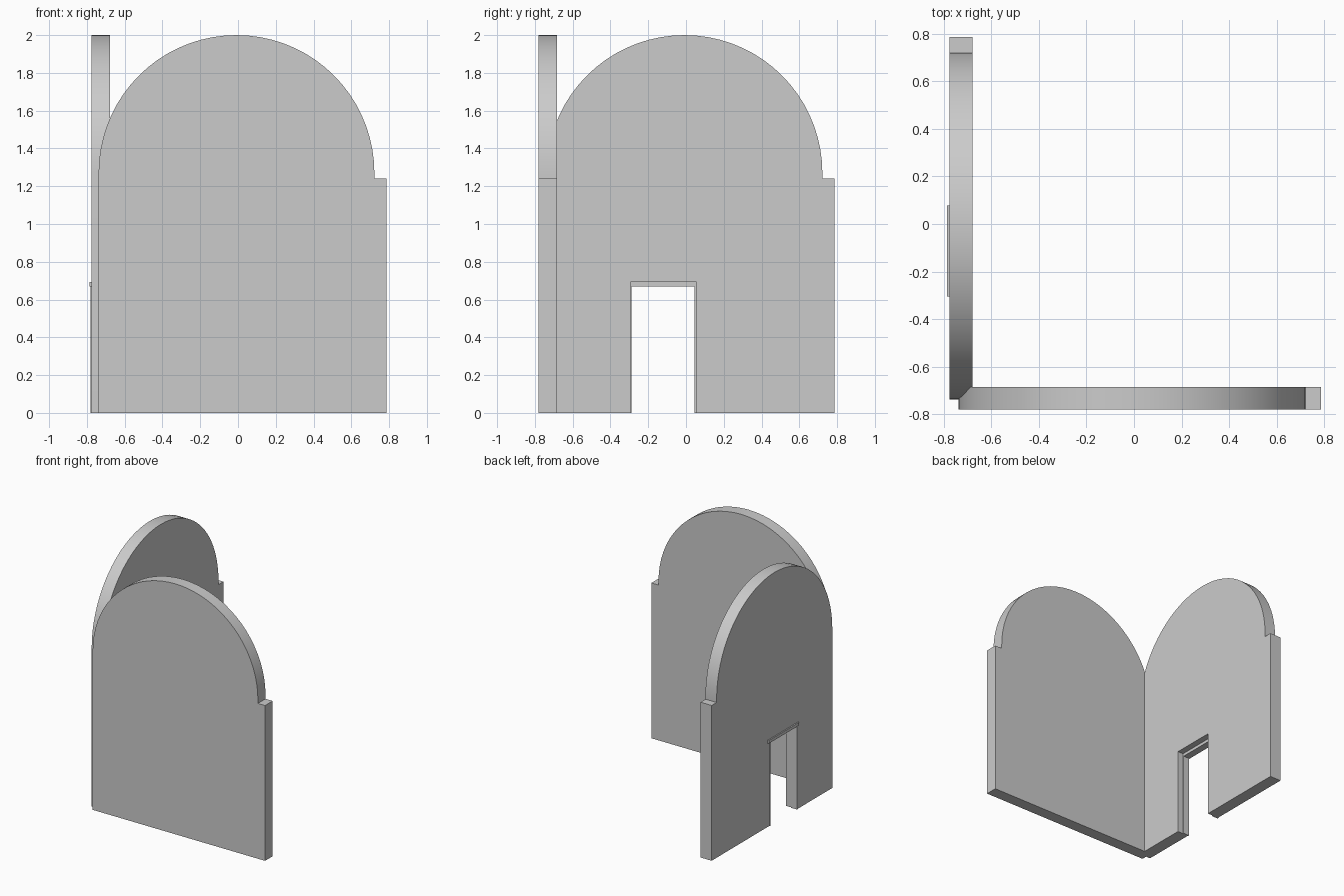
import bpy, bmesh
from math import cos, sin, pi

if "Cube" in bpy.data.objects:
    bpy.data.objects.remove(bpy.data.objects["Cube"])

R, CENTRE, SPRING = 0.73, -0.008, 1.27      # arch radius, centre offset, spring height
START, END, LEDGE = -0.738, 0.785, 1.24     # wall run and pier height
DOOR_A, DOOR_B, DOOR_TOP = -0.295, 0.056, 0.692


def wall(name, place, t0, t1, door=False):
    """Extrude an arched profile (s along wall, z up) between depths t0 and t1."""
    pts = [(START, 0)]
    if door:
        pts += [(DOOR_A, 0), (DOOR_A, DOOR_TOP), (DOOR_B, DOOR_TOP), (DOOR_B, 0)]
    pts += [(END, 0), (END, LEDGE), (CENTRE + R, LEDGE)]
    pts += [(CENTRE + R * cos(pi * i / 36), SPRING + R * sin(pi * i / 36)) for i in range(37)]
    bm = bmesh.new()
    a = [bm.verts.new(place(s, t0, z)) for s, z in pts]
    b = [bm.verts.new(place(s, t1, z)) for s, z in pts]
    bm.faces.new(a)
    bm.faces.new(b[::-1])
    n = len(pts)
    for i in range(n):
        j = (i + 1) % n
        bm.faces.new((a[j], a[i], b[i], b[j]))
    return finish(bm, name)


def box(name, x, y, z):
    bm = bmesh.new()
    bmesh.ops.create_cube(bm, size=1)
    for v in bm.verts:
        v.co = [r[0] if c < 0 else r[1] for c, r in zip(v.co, (x, y, z))]
    return finish(bm, name)


def finish(bm, name):
    bmesh.ops.recalc_face_normals(bm, faces=bm.faces)
    me = bpy.data.meshes.new(name)
    bm.to_mesh(me)
    bm.free()
    ob = bpy.data.objects.new(name, me)
    bpy.context.collection.objects.link(ob)
    return ob


# Two arched walls meeting at the front left corner
walls = [
    wall("front_wall", lambda s, t, z: (s, t, z), -0.780, -0.684),
    wall("left_wall", lambda s, t, z: (t, s, z), -0.776, -0.678, door=True),
]

# Door frame: two slim jambs in the outer half of the wall, lintel across them
box("door_jamb_near", (-0.780, -0.728), (DOOR_A, DOOR_A + 0.007), (0, 0.668))
box("door_jamb_far", (-0.780, -0.728), (DOOR_B - 0.010, DOOR_B), (0, 0.668))
box("door_lintel", (-0.780, -0.728), (DOOR_A, DOOR_B), (0.668, DOOR_TOP))
box("door_lintel_cap", (-0.786, -0.776), (-0.305, 0.078), (0.668, DOOR_TOP))

# Smooth the arch curve, keep the corners sharp
for ob in walls:
    bpy.ops.object.select_all(action='DESELECT')
    ob.select_set(True)
    bpy.context.view_layer.objects.active = ob
    bpy.ops.object.shade_smooth_by_angle()
